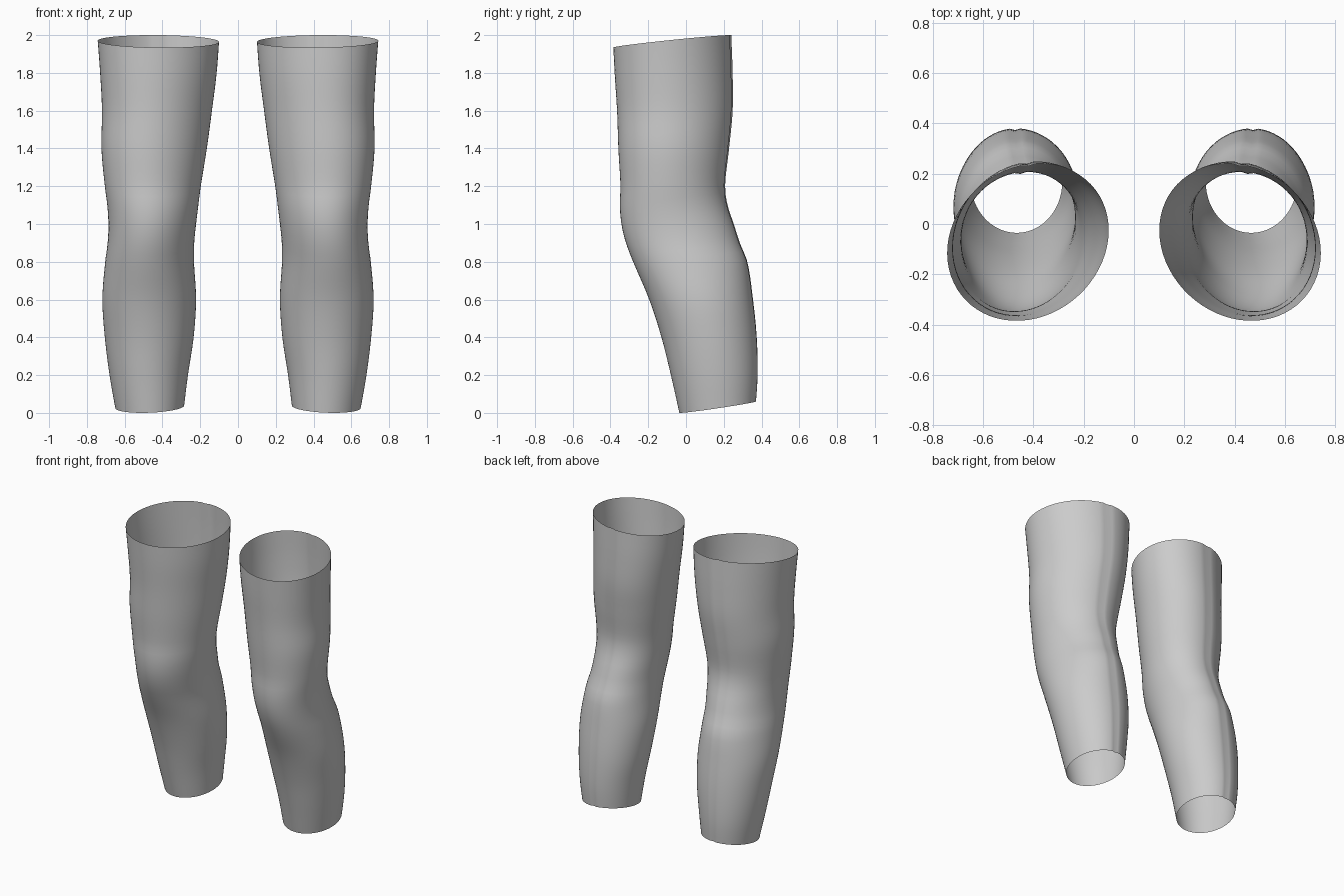
import bpy, bmesh, math

if "Cube" in bpy.data.objects:
    bpy.data.objects.remove(bpy.data.objects["Cube"])

# Silhouette of one sleeve: z, inner x, outer x, front y, back y
PROFILE = [
    (0.0, 0.29, 0.645, -0.035, 0.367),
    (0.2, 0.265, 0.68, -0.08, 0.38),
    (0.4, 0.235, 0.705, -0.13, 0.375),
    (0.6, 0.222, 0.718, -0.195, 0.355),
    (0.8, 0.233, 0.703, -0.28, 0.325),
    (0.9, 0.232, 0.69, -0.318, 0.285),
    (1.0, 0.222, 0.686, -0.342, 0.253),
    (1.1, 0.21, 0.692, -0.35, 0.22),
    (1.2, 0.197, 0.705, -0.347, 0.207),
    (1.4, 0.165, 0.723, -0.358, 0.228),
    (1.6, 0.138, 0.72, -0.365, 0.247),
    (1.8, 0.113, 0.73, -0.378, 0.247),
    (2.0, 0.098, 0.745, -0.388, 0.24),
]
SIDES, RINGS = 64, 44


def profile_at(z):
    """Smooth (cubic Hermite) interpolation of the silhouette at height z."""
    p = PROFILE
    i = 0
    while i < len(p) - 2 and z > p[i + 1][0]:
        i += 1
    a, b = p[i], p[i + 1]
    lo, hi = p[max(i - 1, 0)], p[min(i + 2, len(p) - 1)]
    h = b[0] - a[0]
    t = (z - a[0]) / h
    out = []
    for k in range(1, 5):
        m0 = (b[k] - lo[k]) / (b[0] - lo[0]) * h
        m1 = (hi[k] - a[k]) / (hi[0] - a[0]) * h
        out.append((2*t**3 - 3*t*t + 1) * a[k] + (t**3 - 2*t*t + t) * m0
                   + (3*t*t - 2*t**3) * b[k] + (t**3 - t*t) * m1)
    return out


def surface_point(t, j, side):
    ang = 2 * math.pi * j / SIDES
    c, s = math.cos(ang), math.sin(ang)
    # Slanted cuffs at both ends
    bottom = 0.031 + 0.030 * s - 0.007 * c
    top = 1.967 + 0.033 * s + 0.003 * c
    z = bottom + (top - bottom) * t
    inner, outer, front, back = profile_at(z)
    cx, rx = (inner + outer) / 2, (outer - inner) / 2
    cy, ry = (front + back) / 2, (back - front) / 2
    # Shallow pressed seam down the back
    seam = 0.007 if j == SIDES // 4 else 0.0
    skew = -0.045 * t
    ry = math.sqrt(ry * ry - skew * skew)
    return (side * (cx + rx * c), cy + (ry - seam) * s + skew * c, z)


def make_sleeve(name, side):
    bm = bmesh.new()
    rings = [[bm.verts.new(surface_point(r / RINGS, j, side)) for j in range(SIDES)]
             for r in range(RINGS + 1)]
    for lower, upper in zip(rings, rings[1:]):
        for j in range(SIDES):
            k = (j + 1) % SIDES
            quad = (lower[j], lower[k], upper[k], upper[j])
            bm.faces.new(quad if side > 0 else quad[::-1])
    for f in bm.faces:
        f.smooth = True
    mesh = bpy.data.meshes.new(name)
    bm.to_mesh(mesh)
    bm.free()
    obj = bpy.data.objects.new(name, mesh)
    bpy.context.collection.objects.link(obj)


# Pair of open leg sleeves
make_sleeve("left_leg_sleeve", 1)
make_sleeve("right_leg_sleeve", -1)
